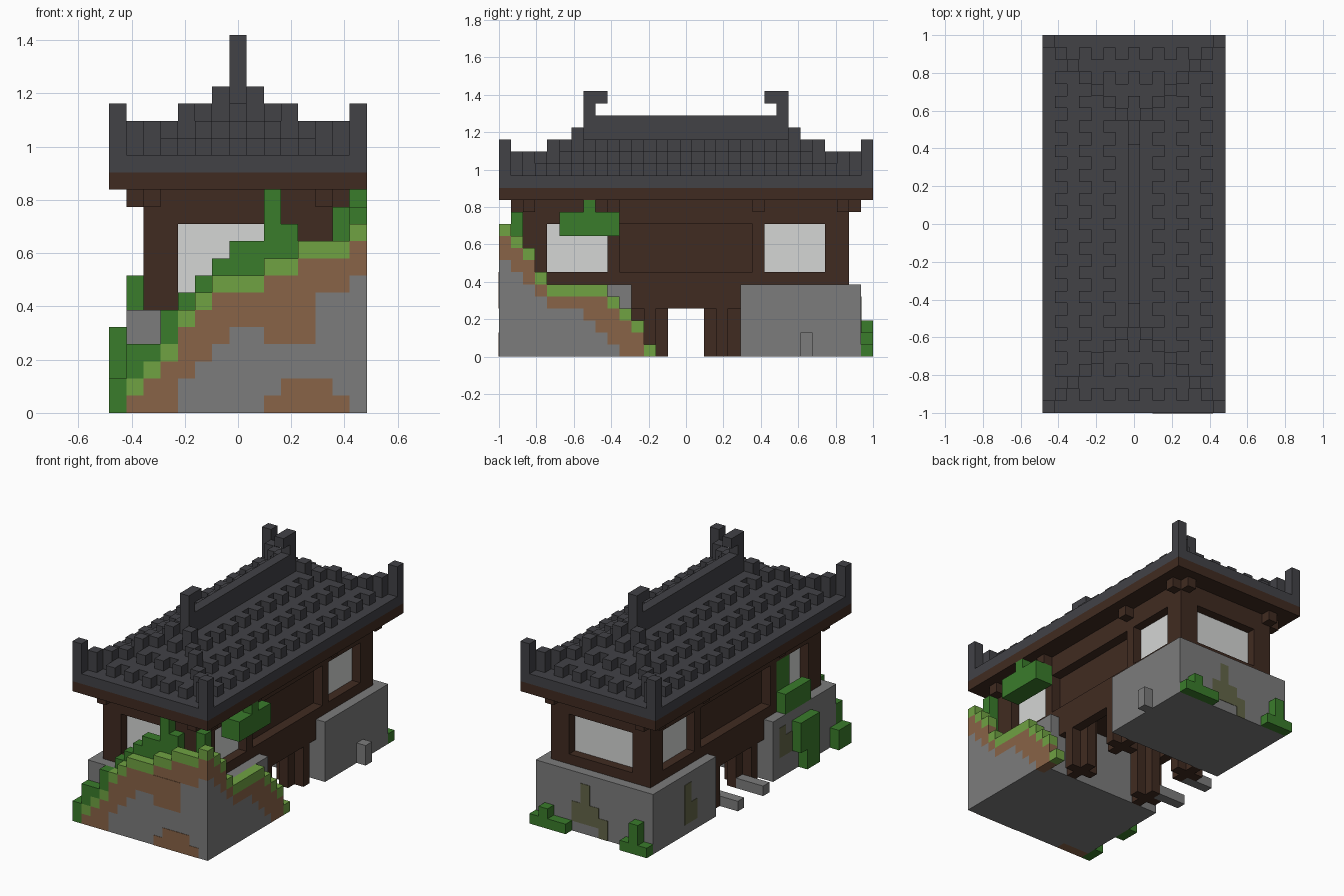
import bpy, bmesh
from mathutils import Matrix, Vector

if "Cube" in bpy.data.objects:
    bpy.data.objects.remove(bpy.data.objects["Cube"], do_unlink=True)

W, L = 15, 31          # footprint in blocks
U = 2 / L              # block size


def material(name, *rgb):
    m = bpy.data.materials.new(name)
    m.use_nodes = True
    col = (*rgb, 1)
    m.diffuse_color = col
    bsdf = next(n for n in m.node_tree.nodes if n.type == 'BSDF_PRINCIPLED')
    bsdf.inputs["Base Color"].default_value = col
    bsdf.inputs["Roughness"].default_value = 0.9
    return m


slate = material("slate", .054, .054, .062)
wood = material("dark wood", .051, .024, .015)
paper = material("window paper", .66, .67, .66)
stone = material("stone", .2, .2, .2)
dirt = material("dirt", .25, .125, .063)
grass = material("grass", .16, .36, .055)
leaf = material("leaf", .042, .2, .024)
moss = material("moss", .125, .13, .065)


def build(name, mat, boxes):
    """One object from boxes (x0, x1, y0, y1, z0, z1) in block units."""
    bm = bmesh.new()
    for x0, x1, y0, y1, z0, z1 in dict.fromkeys(boxes):
        centre = Vector(((x0 + x1 - W) / 2, (y0 + y1 - L) / 2, (z0 + z1) / 2)) * U
        size = Vector((x1 - x0, y1 - y0, z1 - z0)) * U
        bmesh.ops.create_cube(bm, size=1, matrix=Matrix.Translation(centre) @ Matrix.Diagonal((*size, 1)))
    me = bpy.data.meshes.new(name)
    bm.to_mesh(me)
    bm.free()
    me.materials.append(mat)
    ob = bpy.data.objects.new(name, me)
    bpy.context.collection.objects.link(ob)


def mirror(boxes):
    """Repeat boxes across both centre lines."""
    out = []
    for x0, x1, y0, y1, z0, z1 in boxes:
        for a, b in ((x0, x1), (W - x1, W - x0)):
            for c, d in ((y0, y1), (L - y1, L - y0)):
                out.append((a, b, c, d, z0, z1))
    return out


def inset(i, z0, z1):
    return (i, W - i, i, L - i, z0, z1)


# Roof: eaves, then tiers with a toothed tile edge
build("eaves", wood, [inset(0, 13, 14)])
build("roof_base", slate, [inset(0, 14, 15)])
for n in range(3):
    edge, z = 2 * n + 1, 15 + n
    teeth = [(edge, edge + 1, j, j + 1, z, z + 1) for j in range(edge + 2, L - edge - 2, 2)]
    teeth += [(i, i + 1, edge, edge + 1, z, z + 1) for i in range(edge + 2, W - edge - 2, 2)]
    build(f"roof_tier_{n + 1}", slate, [inset(edge + 1, z, z + 1)] + mirror(teeth))

# Hip ridges climb diagonally to the main ridge, with raised corners
hips = [(0, 1, 0, 1, 15, 18)]
for i in range(1, 7):
    top = 17 + (i > 3) + (i > 5)
    hips.append((i, i + 1, i, i + 1, 15, top))
build("hip_ridges", slate, mirror(hips))
build("main_ridge", slate, [(7, 8, 7, L - 7, 18, 20)])
build("ridge_finials", slate, mirror([(7, 8, 7, 8, 20, 22), (7, 8, 8, 9, 21, 22)]))

# House body: recessed bays between flush posts, sill and head beam
build("house_core", wood, [inset(3, 6, 13)])
build("sill", wood, [inset(2, 6, 7)])
build("head_beam", wood, [inset(2, 11, 13)])
build("wall_posts", wood, mirror([(2, 4, 2, 4, 7, 11), (2, 3, 9, 10, 7, 11)]))
build("eave_brackets", wood, mirror([
    (1, 4, 2, 3, 12, 13), (2, 3, 1, 4, 12, 13), (1, 3, 9, 10, 12, 13)]))

# Window panes on all four sides
pane = .08
build("side_windows", paper, mirror([(3 - pane, 3, 4, 9, 7, 11)]))
build("end_windows", paper, mirror([(4, W - 4, 3 - pane, 3, 7, 11)]))

# Stone foundations and the timber frame between them
build("foundations", stone, [(1, W - 1, 1, 11, 0, 6), (1, W - 1, 20, 30, 0, 6)])
build("support_posts", wood, mirror([(2, 5, 12, 13, 0, 6), (3, 4, 11, 14, 0, 6)]))
build("support_beams", wood, mirror([(2, 3, 11, 20, 4, 6)]))
build("low_beams", stone, [(0, 3, 13, 14, 0, 1), (0, 3, 17, 18, 0, 1)])
build("side_stub", stone, [(14, 15, 25, 26, 0, 2)])

# Earth bank wrapping the front and one side: stone, dirt, then turf
front = [2, 3, 4, 6, 7, 8, 8, 8, 9, 9, 10, 10, 10, 11]
side = [10, 9, 7, 6, 6, 6, 6, 6, 5, 4, 3, 1]
columns = [(i + 1, 0, h, h - (4 if 2 < i + 1 < 7 else 3)) for i, h in enumerate(front)]
columns += [(W - 1, y, h, min(h - 2 - (y < 3), 10 - y)) for y, h in enumerate(side, 1)]
rock, soil, turf = [], [], []
for x, y, h, low in columns:
    low = max(0, low)
    if low:
        rock.append((x, x + 1, y, y + 1, 0, low))
    if h > 1:
        soil.append((x, x + 1, y, y + 1, low, h - 1))
    turf.append((x, x + 1, y, y + 1, h - 1, h))
build("bank_stone", stone, rock)
build("bank_dirt", dirt, soil)
build("bank_turf", grass, turf)
skin = .04
build("dirt_patches", dirt, [(9, 14, -skin, 0, 0, 1), (10, 13, -skin, 0, 1, 2), (9, 12, -skin, 0, 4, 7)])

# Climbing leaves on the front
climb = [7, 8, 9, 10, 10, 13, 11]
build("front_vine", leaf, [(i + 4, i + 5, 1, 2, 6, h) for i, h in enumerate(climb)] + [
    (1, 2, 0, 1, 2, 4), (2, 3, 0, 1, 3, 4), (3, 4, 0, 1, 4, 6), (0, 1, 0, 2, 0, 2),
    (13, 14, 1, 2, 6, 12)])

# Leaves on the sides and at the back
build("side_bush", leaf, [(13, 15, 5, 10, 10, 12), (14, 15, 7, 8, 12, 13)])
build("side_vine", leaf, [
    (0, 1, 5, 7, 0, 5), (0, 1, 7, 8, 2, 5), (1, 2, 5, 9, 6, 8), (2, 3, 7, 9, 8, 11)])
build("back_shrubs", leaf, [
    (10, 14, 30, 31, 0, 1), (12, 13, 30, 31, 1, 2), (1, 4, 30, 31, 0, 1), (2, 3, 30, 31, 1, 3)])

# Moss stains on the foundations
build("moss_stains", moss, [
    (8, 9, 30, 30 + skin, 3, 5), (7, 10, 30, 30 + skin, 1, 3), (6, 7, 30, 30 + skin, 0, 2),
    (1 - skin, 1, 23, 25, 1, 3), (1 - skin, 1, 24, 25, 3, 5),
    (1 - skin, 1, 8, 10, 2, 4), (1 - skin, 1, 9, 10, 4, 5)])
